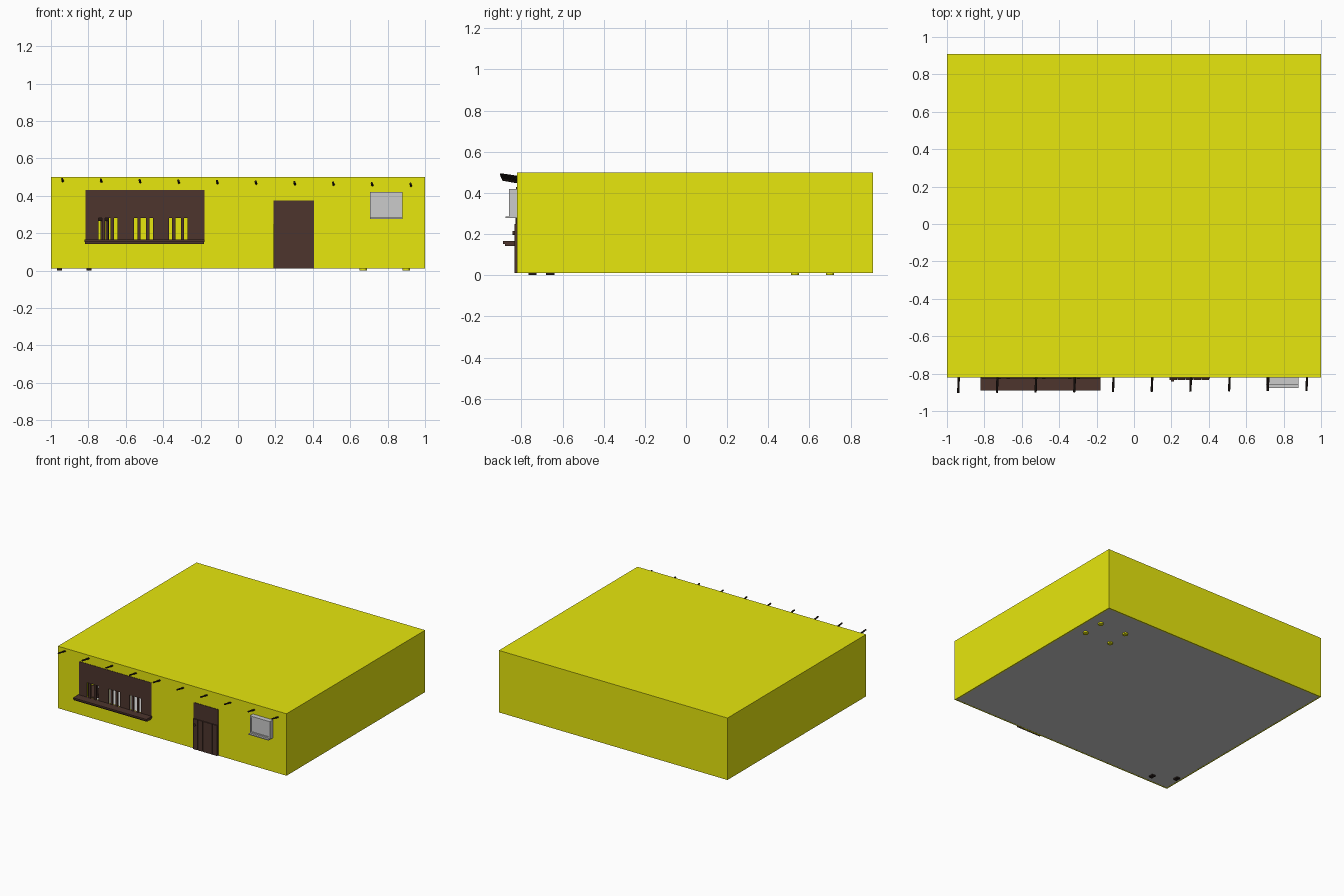
import bpy
from mathutils import Vector, Matrix

if "Cube" in bpy.data.objects:
    bpy.data.objects.remove(bpy.data.objects["Cube"])


def material(name, rgb):
    m = bpy.data.materials.new(name)
    m.diffuse_color = (*rgb, 1)
    m.use_nodes = True
    m.node_tree.nodes["Principled BSDF"].inputs["Base Color"].default_value = m.diffuse_color
    return m


YELLOW = material("yellow_plaster", (0.8, 0.8, 0.004))
BROWN = material("dark_wood", (0.074, 0.036, 0.027))
BLACK = material("black_wood", (0.02, 0.012, 0.01))


def box(name, x, y, z, mat=None):
    """Axis-aligned box from (min, max) ranges."""
    bpy.ops.mesh.primitive_cube_add(size=1)
    ob = bpy.context.object
    ob.name = name
    r = (x, y, z)
    ob.data.transform(Matrix.Translation([(a + b) / 2 for a, b in r])
                      @ Matrix.Diagonal([b - a for a, b in r] + [1]))
    if mat:
        ob.data.materials.append(mat)
    return ob


def rod(name, p, q, radius, mat=None, sides=8):
    """Cylinder running from p to q."""
    p, q = Vector(p), Vector(q)
    bpy.ops.mesh.primitive_cylinder_add(vertices=sides, radius=radius, depth=(q - p).length,
                                        location=(p + q) / 2)
    ob = bpy.context.object
    ob.name = name
    ob.rotation_euler = (q - p).to_track_quat('Z', 'Y').to_euler()
    if mat:
        ob.data.materials.append(mat)
    return ob


def cut(target, cutter):
    mod = target.modifiers.new("cut", 'BOOLEAN')
    mod.operation = 'DIFFERENCE'
    mod.solver = 'EXACT'
    mod.object = cutter
    bpy.context.view_layer.objects.active = target
    bpy.ops.object.modifier_apply(modifier=mod.name)
    bpy.data.objects.remove(cutter)


# Hollow shell and separate floor
FRONT = -0.822
shell = box("walls_and_roof", (-1, 1), (FRONT, 0.91), (0.01, 0.5), YELLOW)
cut(shell, box("room_cutter", (-0.99, 0.99), (FRONT + 0.01, 0.9), (-0.1, 0.49)))
box("floor", (-0.995, 0.995), (FRONT + 0.005, 0.905), (0.011, 0.018))

# Window panel with three barred openings
panel = box("window_panel", (-0.815, -0.18), (FRONT - 0.003, FRONT + 0.004), (0.16, 0.43), BROWN)
for left in (-0.745, -0.555, -0.37):
    for target in (shell, panel):
        cut(target, box("opening_cutter", (left, left + 0.1), (-0.9, -0.75), (0.166, 0.282)))
    for bar in (0.018, 0.064):
        box("window_bar", (left + bar, left + bar + 0.017), (FRONT - 0.006, FRONT + 0.006),
            (0.166, 0.282), BROWN)

# Sill: two stacked boards
box("sill_upper", (-0.82, -0.178), (-0.89, FRONT), (0.153, 0.166), BROWN)
box("sill_lower", (-0.817, -0.181), (-0.88, FRONT), (0.143, 0.153), BROWN)

# Door with vertical planks and knob
box("door", (0.19, 0.405), (FRONT - 0.004, FRONT + 0.004), (0.01, 0.375), BROWN)
for i in range(5):
    x = 0.19 + i * 0.043
    box("door_plank", (x, x + 0.039), (FRONT - 0.012, FRONT), (0.01, 0.25), BROWN)
rod("door_knob", (0.206, FRONT - 0.01, 0.205), (0.206, FRONT - 0.02, 0.205), 0.009, BROWN, 12)

# Air conditioner with recessed face and lower ledge
unit = box("cooling_unit", (0.705, 0.88), (-0.86, FRONT + 0.005), (0.285, 0.42))
cut(unit, box("face_cutter", (0.715, 0.87), (-0.9, -0.853), (0.295, 0.41)))
box("cooling_unit_ledge", (0.705, 0.88), (-0.877, FRONT), (0.277, 0.285))

# Row of roof beam ends, drooping slightly to the right
for i in range(10):
    t = i / 9
    x = -0.94 + 1.862 * t
    z = 0.485 - 0.025 * t
    rod("roof_beam", (x, -0.903 + 0.012 * t, z + 0.005), (x + 0.004, FRONT + 0.02, z - 0.01), 0.006, BLACK)

# Bed inside, its feet reaching just below the floor
for x in (0.67, 0.9):
    for y in (0.53, 0.7):
        rod("bed_leg", (x, y, 0), (x, y, 0.09), 0.02, YELLOW, 12)
box("bed_top", (0.64, 0.93), (0.5, 0.73), (0.09, 0.12), YELLOW)

# Chair inside the left window, turned towards the room
spin = Matrix.Translation((-0.8, -0.69, 0)) @ Matrix.Rotation(-0.48, 4, 'Z')
chair = [box("chair_seat", (-0.09, 0.09), (-0.07, 0.07), (0.13, 0.145), BROWN)]
for x in (-0.085, 0.075):
    for y in (-0.06, 0.05):
        chair.append(box("chair_leg", (x, x + 0.012), (y, y + 0.012), (0.012, 0.13), BROWN))
for y in (-0.065, -0.005, 0.053):
    chair.append(box("chair_back_post", (0.076, 0.09), (y, y + 0.012), (0.145, 0.28), BROWN))
chair.append(box("chair_back_rail", (0.076, 0.09), (-0.065, 0.065), (0.265, 0.285), BROWN))
for part in chair:
    part.data.transform(spin)
for x, y in ((-0.796, -0.746), (-0.955, -0.66)):
    box("chair_foot", (x - 0.014, x + 0.014), (y - 0.02, y + 0.02), (0, 0.013), BLACK)
